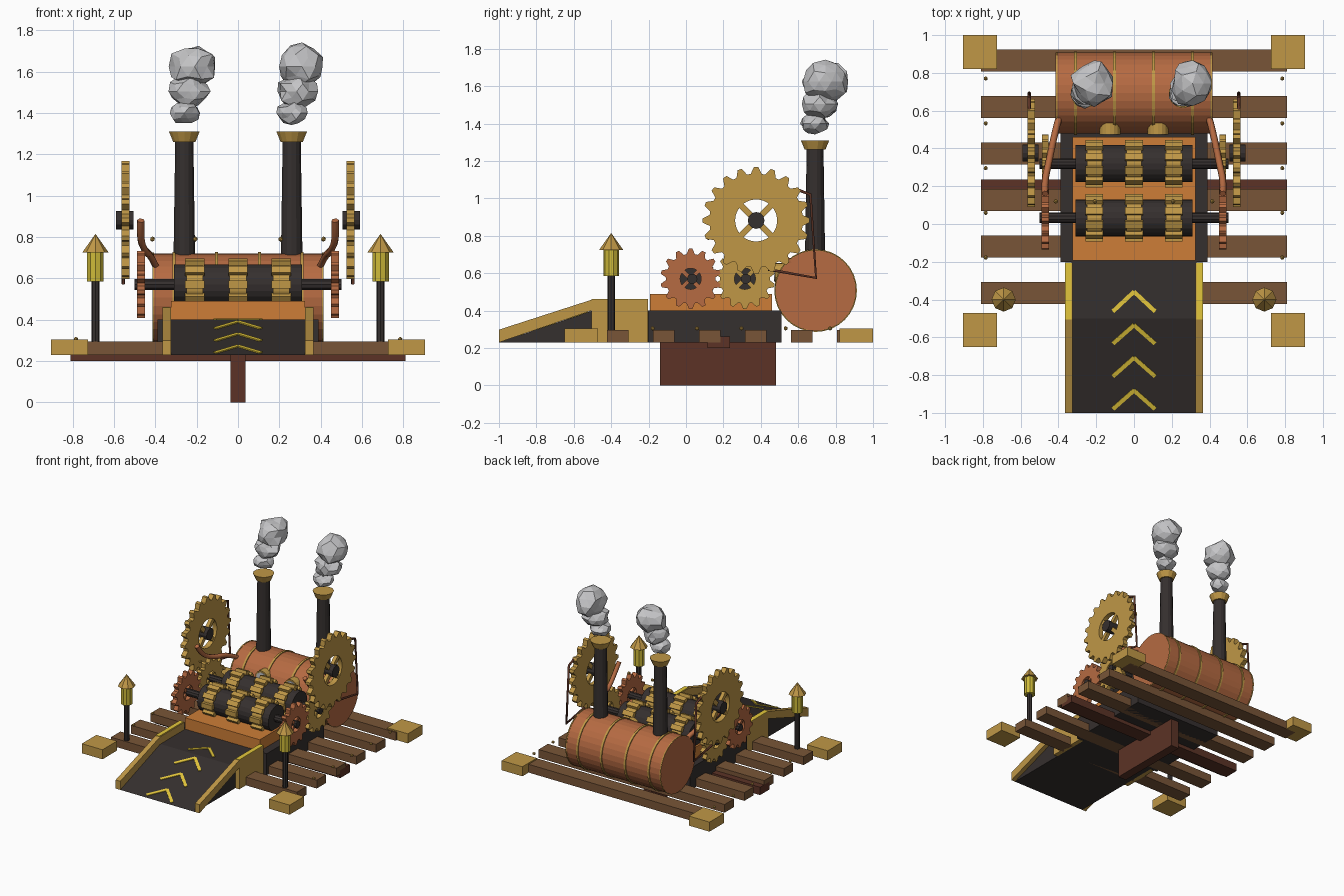
import bpy, bmesh, math, random
from math import sin, cos, pi, radians
from mathutils import Vector, Matrix

random.seed(4)
cube = bpy.data.objects.get("Cube")
if cube:
    bpy.data.objects.remove(cube, do_unlink=True)


def material(name, rgb):
    m = bpy.data.materials.new(name)
    m.use_nodes = True
    col = [(c / 255) ** 2.2 for c in rgb] + [1]
    m.diffuse_color = col
    m.node_tree.nodes["Principled BSDF"].inputs["Base Color"].default_value = col
    return m


gold = material("gold brass", (190, 150, 72))
copper = material("copper", (180, 106, 68))
orange = material("orange metal", (204, 125, 58))
charcoal = material("charcoal iron", (56, 51, 50))
wood = material("brown wood", (120, 86, 58))
dark_wood = material("dark red wood", (92, 54, 42))
yellow = material("warning yellow", (228, 198, 62))
lamp_yellow = material("lamp yellow", (205, 185, 60))
smoke_grey = material("smoke grey", (196, 196, 198))


def finish(bm, name, mat):
    bmesh.ops.recalc_face_normals(bm, faces=bm.faces)
    me = bpy.data.meshes.new(name)
    bm.to_mesh(me)
    bm.free()
    me.materials.append(mat)
    ob = bpy.data.objects.new(name, me)
    bpy.context.collection.objects.link(ob)
    return ob


def add_box(bm, centre, size, rot=Matrix()):
    mat = Matrix.Translation(centre) @ rot @ Matrix.Diagonal((*size, 1))
    bmesh.ops.create_cube(bm, size=1, matrix=mat)


def box(name, mat, x, y, z):
    """Box from (min, max) pairs."""
    bm = bmesh.new()
    add_box(bm, [sum(p) / 2 for p in (x, y, z)], [p[1] - p[0] for p in (x, y, z)])
    return finish(bm, name, mat)


AXES = {"x": Matrix.Rotation(pi / 2, 4, "Y"), "y": Matrix.Rotation(pi / 2, 4, "X"), "z": Matrix()}


def cyl(name, mat, centre, r1, depth, axis="z", r2=None, sides=16):
    bm = bmesh.new()
    bmesh.ops.create_cone(bm, cap_ends=True, segments=sides, radius1=r1,
                          radius2=r1 if r2 is None else r2, depth=depth,
                          matrix=Matrix.Translation(centre) @ AXES[axis])
    return finish(bm, name, mat)


def prism(name, mat, profile, x0, x1):
    """Extrude a (y, z) profile along x."""
    bm = bmesh.new()
    f = bm.faces.new([bm.verts.new((x0, y, z)) for y, z in profile])
    out = bmesh.ops.extrude_face_region(bm, geom=[f])
    verts = [v for v in out["geom"] if isinstance(v, bmesh.types.BMVert)]
    bmesh.ops.translate(bm, verts=verts, vec=(x1 - x0, 0, 0))
    return finish(bm, name, mat)


def gear(name, mat, centre, teeth, root, tip, hole, width, spoke):
    """Toothed ring around the x axis with four diagonal spokes."""
    bm = bmesh.new()
    n = teeth * 4
    loops = []
    for side in (-width / 2, width / 2):
        for outer in (True, False):
            loop = []
            for i in range(n):
                a = 2 * pi * (i + 0.5) / n
                r = (tip if i % 4 in (0, 3) else root) if outer else hole
                loop.append(bm.verts.new((side, r * sin(a), r * cos(a))))
            loops.append(loop)
    for a, b in ((0, 1), (2, 3), (0, 2), (1, 3)):
        for i in range(n):
            j = (i + 1) % n
            bm.faces.new((loops[a][i], loops[a][j], loops[b][j], loops[b][i]))
    for k in (-1, 1):
        add_box(bm, (0, 0, 0), (width * 0.7, spoke, hole * 2.04), Matrix.Rotation(k * pi / 4, 4, "X"))
    bmesh.ops.translate(bm, verts=bm.verts, vec=centre)
    return finish(bm, name, mat)


def pipe(name, mat, points, radius, kind="POLY"):
    cu = bpy.data.curves.new(name, "CURVE")
    cu.dimensions = "3D"
    cu.bevel_depth = radius
    cu.bevel_resolution = 1
    cu.use_fill_caps = True
    cu.resolution_u = 6
    sp = cu.splines.new(kind)
    sp.points.add(len(points) - 1)
    for p, co in zip(sp.points, points):
        p.co = (*co, 1)
    if kind == "NURBS":
        sp.use_endpoint_u = True
        sp.order_u = 3
    cu.materials.append(mat)
    ob = bpy.data.objects.new(name, cu)
    bpy.context.collection.objects.link(ob)


def balls(name, mat, places, r):
    bm = bmesh.new()
    for p in places:
        bmesh.ops.create_icosphere(bm, subdivisions=1, radius=r, matrix=Matrix.Translation(p))
    finish(bm, name, mat)


# Wooden deck, keel and cross beam
for i in range(6):
    y = 0.865 - i * 0.246
    box("deck_sleeper", wood, (-0.81, 0.81), (y - 0.058, y + 0.058), (0.23, 0.295))
box("keel", dark_wood, (-0.036, 0.036), (-0.14, 0.48), (0, 0.24))
box("cross_beam", dark_wood, (-0.81, 0.81), (0.115, 0.235), (0.2, 0.262))
balls("deck_rivets", gold, [(s * 0.785, 0.77 - i * 0.237, 0.305) for s in (-1, 1) for i in range(5)], 0.012)

# Machine base and bed
box("machine_base", charcoal, (-0.39, 0.39), (-0.2, 0.51), (0.23, 0.4))
box("roller_bed", orange, (-0.325, 0.325), (-0.193, 0.46), (0.4, 0.49))

# Loading ramp with chevrons
prism("ramp", charcoal, [(-1, 0.23), (-0.5, 0.4), (-0.2, 0.4), (-0.2, 0.23)], -0.33, 0.33)
slope = math.atan2(0.17, 0.5)
bm = bmesh.new()
for i in range(4):
    y = -0.41 - i * 0.173
    flat = i == 0
    z = 0.402 if flat else 0.4 + (y + 0.5) * 0.34 + 0.002
    tilt = Matrix.Rotation(0 if flat else slope, 4, "X")
    for s in (-1, 1):
        add_box(bm, (s * 0.055, y, z), (0.155, 0.022, 0.008), tilt @ Matrix.Rotation(-s * radians(43), 4, "Z"))
finish(bm, "ramp_chevrons", yellow)

# Boiler with bands
cyl("boiler", copper, (0, 0.693, 0.507), 0.214, 0.83, "x", sides=32)
for x in (-0.31, -0.104, 0.104, 0.31):
    cyl("boiler_band", gold, (x, 0.693, 0.507), 0.221, 0.016, "x", sides=32)
for x in (-0.41, 0.41):
    cyl("boiler_end_rim", gold, (x, 0.693, 0.507), 0.217, 0.008, "x", sides=32)

# Drive rollers with ribbed bands
for y in (0.033, 0.32):
    cyl("roller", charcoal, (0, y, 0.57), 0.098, 0.62, "x", sides=20)
    cyl("roller_axle", charcoal, (0, y, 0.57), 0.028, 1.0, "x", sides=10)
    for x in (-0.21, 0, 0.21):
        cyl("roller_band", gold, (x, y, 0.57), 0.106, 0.08, "x", sides=20)
        bm = bmesh.new()
        for k in range(10):
            rot = Matrix.Rotation(2 * pi * (k + 0.5) / 10, 4, "X")
            add_box(bm, rot @ Vector((0, 0, 0.112)) + Vector((x, y, 0.57)), (0.094, 0.038, 0.028), rot)
        finish(bm, "roller_ribs", gold)
balls("floating_rivets", gold, [(i * 0.207, 0.12, 0.79) for i in (-2, -1, 1, 2)], 0.013)


def smoke_puff(centre, size):
    bm = bmesh.new()
    bmesh.ops.create_icosphere(bm, subdivisions=2, radius=1)
    for v in bm.verts:
        v.co *= random.uniform(0.82, 1.1)
        v.co = Vector(centre) + Vector([a * b for a, b in zip(v.co, size)])
    finish(bm, "smoke_puff", smoke_grey)


# Parts repeated on both sides
for s in (-1, 1):
    # Ramp rails
    x0, x1 = s * 0.325, s * 0.365
    prism("ramp_rail_slope", gold, [(-1, 0.23), (-1, 0.298), (-0.505, 0.458), (-0.505, 0.4)], x0, x1)
    prism("ramp_rail_block", gold, [(-0.505, 0.23), (-0.505, 0.458), (-0.203, 0.458), (-0.203, 0.23)], x0, x1)
    box("ramp_rail_strip", yellow, sorted((s * 0.331, x1)), (-0.505, -0.203), (0.456, 0.462))

    # Corner blocks
    for y in (-0.56, 0.91):
        box("corner_block", gold, sorted((s * 0.725, s * 0.905)), (y - 0.09, y + 0.09), (0.23, 0.305))

    # Lantern
    lx, ly = s * 0.69, -0.4
    cyl("lantern_post", charcoal, (lx, ly, 0.44), 0.02, 0.3, sides=8)
    cyl("lantern_lamp", lamp_yellow, (lx, ly, 0.658), 0.042, 0.146, sides=10)
    cyl("lantern_roof", gold, (lx, ly, 0.77), 0.064, 0.09, r2=0, sides=8)

    # Chimney and smoke
    cx, cy = s * 0.26, 0.69
    cyl("chimney", charcoal, (cx, cy, 0.97), 0.054, 0.6, r2=0.045, sides=14)
    cyl("chimney_cap", gold, (cx, cy, 1.285), 0.055, 0.05, r2=0.076, sides=14)
    smoke_puff((cx, cy, 1.4), (0.075, 0.075, 0.055))
    smoke_puff((cx + 0.024, cy + 0.025, 1.505), (0.102, 0.1, 0.08))
    smoke_puff((cx + 0.05, cy + 0.055, 1.625), (0.12, 0.125, 0.11))

    # Gear train
    gear("large_gear", gold, (s * 0.545, 0.375, 0.882), 20, 0.25, 0.286, 0.112, 0.04, 0.032)
    cyl("large_gear_hub", charcoal, (s * 0.548, 0.375, 0.882), 0.045, 0.085, "x", sides=12)
    gear("front_gear", copper, (s * 0.47, 0.025, 0.57), 14, 0.133, 0.162, 0.056, 0.038, 0.022)
    gear("rear_gear", gold, (s * 0.47, 0.315, 0.57), 14, 0.133, 0.162, 0.056, 0.036, 0.022)

    # Steam pipe and crank linkage
    pipe("steam_pipe", copper, [(s * 0.39, 0.59, 0.64), (s * 0.42, 0.48, 0.71), (s * 0.45, 0.33, 0.73),
                                (s * 0.475, 0.22, 0.79), (s * 0.47, 0.16, 0.88)], 0.018, "NURBS")
    pipe("crank_linkage", dark_wood, [(s * 0.555, 0.6, 1.045), (s * 0.555, 0.665, 1.02),
                                      (s * 0.555, 0.695, 0.575), (s * 0.555, 0.44, 0.62)], 0.009)

    # Pressure gauge
    cyl("gauge_case", gold, (s * 0.127, 0.505, 0.6), 0.055, 0.06, "y", sides=16)
    cyl("gauge_face", smoke_grey, (s * 0.127, 0.473, 0.6), 0.044, 0.006, "y", sides=16)
